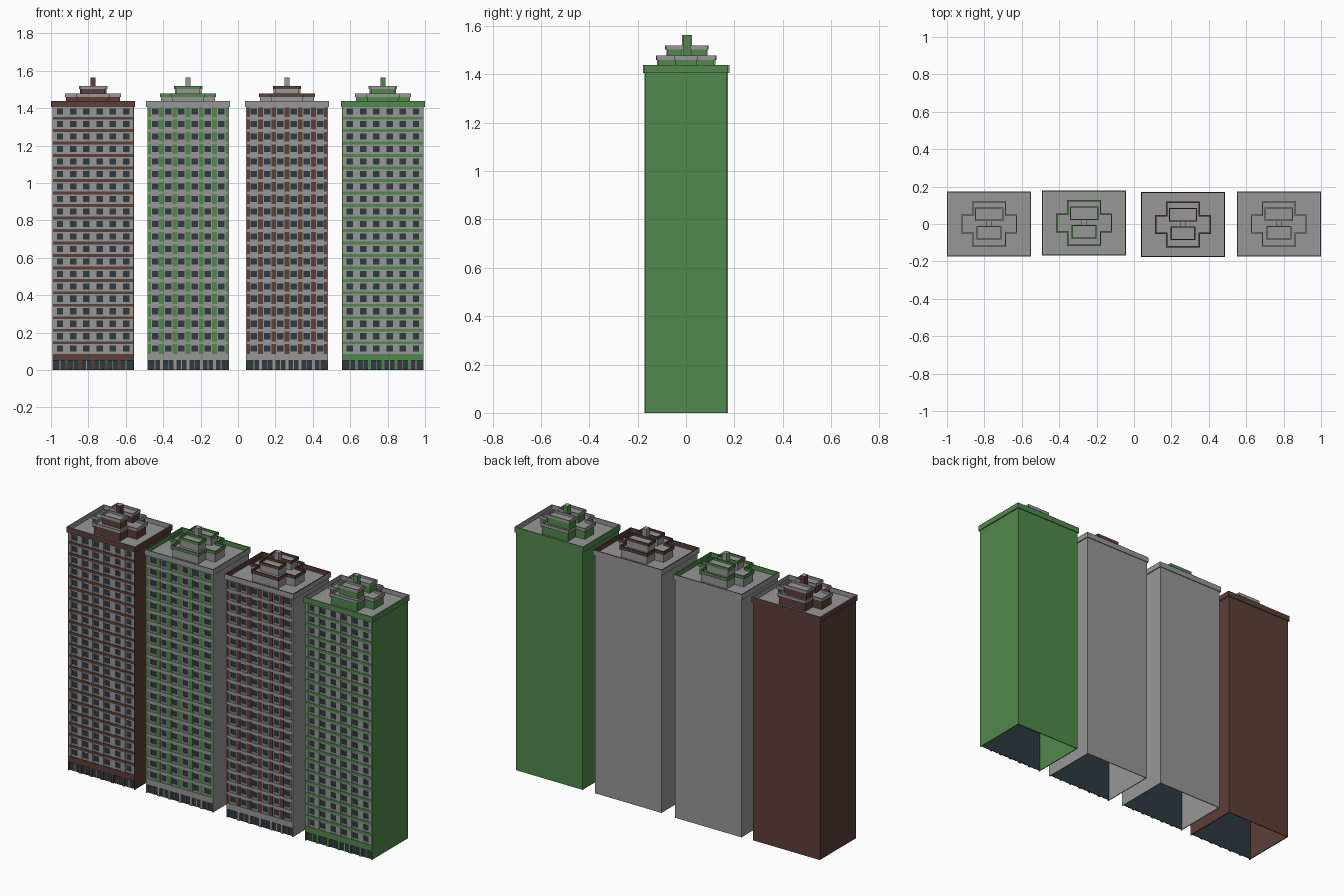
import bpy, bmesh

if "Cube" in bpy.data.objects:
    bpy.data.objects.remove(bpy.data.objects["Cube"])

def material(name, rgb):
    m = bpy.data.materials.new(name)
    m.diffuse_color = (*rgb, 1)
    m.use_nodes = True
    m.node_tree.nodes["Principled BSDF"].inputs["Base Color"].default_value = m.diffuse_color
    return m

GREY = material("concrete_grey", (0.31, 0.31, 0.31))
GREEN = material("leaf_green", (0.082, 0.25, 0.07))
BROWN = material("brick_brown", (0.11, 0.05, 0.04))
GLASS = material("dark_glass", (0.026, 0.042, 0.05))

HX, HY = 0.218, 0.169           # body half width and half depth
BASE, TOP, FLOORS = 0.074, 1.408, 20
FH = (TOP - BASE) / FLOORS
BAYS = 6
PITCH = 2 * (HX - 0.006) / BAYS


def make(name, bm, mats, loc):
    bmesh.ops.recalc_face_normals(bm, faces=bm.faces[:])
    me = bpy.data.meshes.new(name)
    bm.to_mesh(me)
    bm.free()
    for m in mats:
        me.materials.append(m)
    ob = bpy.data.objects.new(name, me)
    ob.location = loc
    bpy.context.collection.objects.link(ob)


def boxes(name, items, mat, loc):
    """One object from many boxes (x0, x1, y0, y1, z0, z1)."""
    bm = bmesh.new()
    for x0, x1, y0, y1, z0, z1 in items:
        vs = bmesh.ops.create_cube(bm, size=1)["verts"]
        for v in vs:
            v.co = (x1 if v.co.x > 0 else x0,
                    y1 if v.co.y > 0 else y0,
                    z1 if v.co.z > 0 else z0)
    make(name, bm, [mat], loc)


def rect(hx, hy, cx=0, cy=0):
    return [(cx - hx, cy - hy), (cx + hx, cy - hy), (cx + hx, cy + hy), (cx - hx, cy + hy)]


def cross(d):
    """Plan of the roof house, inset by d."""
    a, b, c, e = 0.15 - d, 0.05 - d, 0.091 - d, 0.122 - d
    return [(-c, -e), (c, -e), (c, -b), (a, -b), (a, b), (c, b),
            (c, e), (-c, e), (-c, b), (-a, b), (-a, -b), (-c, -b)]


def prism(name, plan, z0, z1, wall, deck, loc):
    """Walls in one colour, flat roof in another."""
    bm = bmesh.new()
    lo = [bm.verts.new((x, y, z0)) for x, y in plan]
    hi = [bm.verts.new((x, y, z1)) for x, y in plan]
    n = len(plan)
    for i in range(n):
        j = (i + 1) % n
        bm.faces.new((lo[i], lo[j], hi[j], hi[i]))
    bm.faces.new(lo[::-1])
    bm.faces.new(hi).material_index = 1
    make(name, bm, [wall, deck], loc)


def ring(name, outer, inner, z0, z1, out_mat, in_mat, loc):
    """Parapet: outer face in one colour, top and inner face in another."""
    bm = bmesh.new()
    loops = [[bm.verts.new((x, y, z)) for x, y in p]
             for p, z in ((outer, z0), (outer, z1), (inner, z1), (inner, z0))]
    n = len(outer)
    for k in range(4):
        a, b = loops[k], loops[(k + 1) % 4]
        for i in range(n):
            j = (i + 1) % n
            f = bm.faces.new((a[i], a[j], b[j], b[i]))
            f.material_index = 1 if k in (1, 2) else 0
    make(name, bm, [out_mat, in_mat], loc)


def tower(tag, cx, cy, wall, trim):
    loc = (cx, cy, 0)
    levels = [(0, BASE)] + [(BASE + i * FH, BASE + (i + 1) * FH) for i in range(FLOORS)]

    # hollow shell: two sides and the back, one storey at a time, open below
    t = 0.005
    shell = []
    for z0, z1 in levels:
        shell += [(-HX, -HX + t, -HY, HY, z0, z1), (HX - t, HX, -HY, HY, z0, z1),
                  (-HX + t, HX - t, HY - t, HY, z0, z1)]
    boxes(tag + "_shell", shell, wall, loc)

    # glazing behind the whole front
    boxes(tag + "_glazing", [(-HX + t, HX - t, -0.160, -0.157, 0, TOP)], GLASS, loc)

    # window surrounds: sills, lintels and side frames in grey
    edges = [-HX + 0.006 + i * PITCH for i in range(BAYS + 1)]
    frames = [(-HX + t, HX - t, -0.164, -0.160, z0 + 0.012, z0 + 0.024) for z0, _ in levels[1:]]
    frames += [(-HX + t, HX - t, -0.164, -0.160, z1 - 0.010, z1) for _, z1 in levels[1:]]
    for e in edges:
        frames.append((max(e - 0.018, -HX + t), min(e + 0.018, HX - t), -0.164, -0.160, BASE, TOP))
    boxes(tag + "_window_surrounds", frames, GREY, loc)

    # vertical piers in the trim colour
    piers = [(max(e - 0.013, -HX + t), min(e + 0.013, HX - t), -0.167, -0.160, BASE, TOP)
             for e in edges]
    boxes(tag + "_piers", piers, trim, loc)

    # floor bands and ground-floor fascia in the wall colour
    bands = [(-HX + t, HX - t, -0.169, -0.160, z0 - 0.002, z0 + 0.013) for z0, _ in levels[2:]]
    bands.append((-HX + t, HX - t, -0.169, -0.160, 0.05, BASE + 0.012))
    boxes(tag + "_floor_bands", bands, wall, loc)

    # shopfront posts and thin mullions
    posts = [(e - 0.008, e + 0.008, -0.167, -0.160, 0, 0.05) for e in edges[1:-1]]
    boxes(tag + "_ground_posts", posts, wall, loc)
    mull = [(e + PITCH / 2 - 0.002, e + PITCH / 2 + 0.002, -0.163, -0.160, 0, 0.05)
            for e in edges[:-1]]
    boxes(tag + "_ground_mullions", mull, GREY, loc)

    # main roof deck and parapet
    boxes(tag + "_roof_deck", [(-HX, HX, -HY, HY, TOP - 0.003, TOP + 0.004)], GREY, loc)
    ring(tag + "_parapet", rect(0.225, 0.174), rect(0.219, 0.168), 1.406, 1.438, wall, trim, loc)

    # cross-shaped roof house with its rim
    prism(tag + "_roof_house", cross(0.006), TOP, 1.464, wall, GREY, loc)
    ring(tag + "_roof_house_rim", cross(0), cross(0.007), 1.460, 1.478, trim, trim, loc)

    # two plant rooms with rims
    for part, hx, yc in (("rear", 0.076, 0.053), ("front", 0.066, -0.047)):
        prism(f"{tag}_{part}_plant_room", rect(hx - 0.005, 0.031, 0, yc), 1.462, 1.508,
              wall, GREY, loc)
        ring(f"{tag}_{part}_plant_rim", rect(hx, 0.036, 0, yc), rect(hx - 0.006, 0.030, 0, yc),
             1.503, 1.520, trim, trim, loc)

    # vent shaft between the plant rooms
    prism(tag + "_vent_shaft", rect(0.014, 0.016, 0, 0.003), 1.462, 1.563, wall, GREY, loc)


tower("tower_1", -0.775, 0.0, BROWN, GREY)
tower("tower_2", -0.267, 0.005, GREY, GREEN)
tower("tower_3", 0.262, -0.003, GREY, BROWN)
tower("tower_4", 0.775, 0.0, GREEN, GREY)
